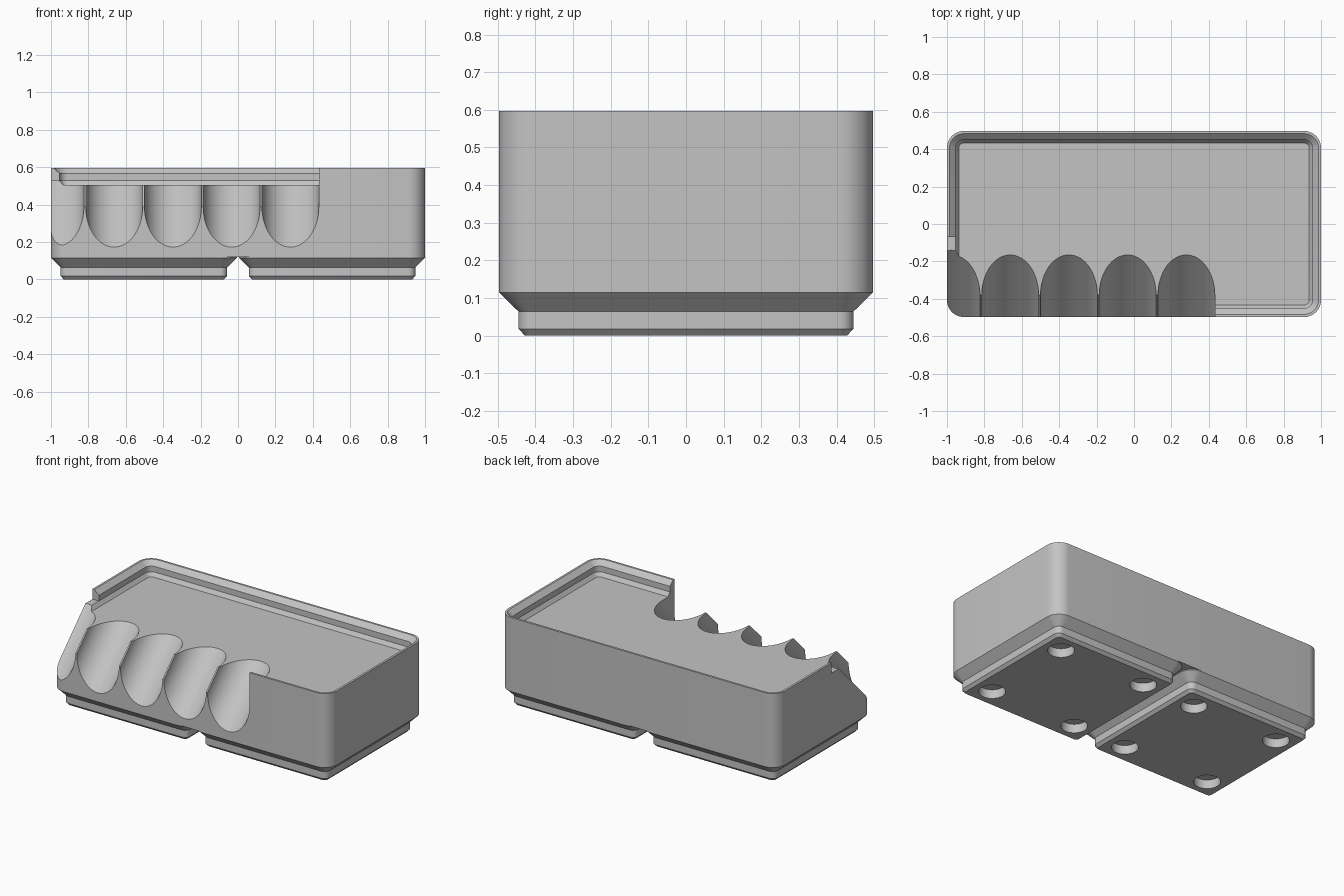
import bpy, bmesh
from math import sin, cos, pi, radians
from mathutils import Matrix

cube = bpy.data.objects.get("Cube")
if cube:
    bpy.data.objects.remove(cube, do_unlink=True)

grey = bpy.data.materials.new("plain_grey")
grey.use_nodes = True
grey.diffuse_color = (0.55, 0.55, 0.55, 1)
grey.node_tree.nodes["Principled BSDF"].inputs["Base Color"].default_value = grey.diffuse_color


def add_object(name, bm):
    bmesh.ops.recalc_face_normals(bm, faces=bm.faces)
    mesh = bpy.data.meshes.new(name)
    bm.to_mesh(mesh)
    bm.free()
    mesh.materials.append(grey)
    obj = bpy.data.objects.new(name, mesh)
    bpy.context.collection.objects.link(obj)
    return obj


def rounded_loft(name, rings, cx=0, steps=10):
    """Stack rounded rectangles, each given as half x, half y, radius, z."""
    bm = bmesh.new()
    loops = []
    for hx, hy, r, z in rings:
        loop = []
        for quarter, (sx, sy) in enumerate([(1, 1), (-1, 1), (-1, -1), (1, -1)]):
            for i in range(steps + 1):
                a = (quarter + i / steps) * pi / 2
                loop.append(bm.verts.new((cx + sx * (hx - r) + r * cos(a),
                                          sy * (hy - r) + r * sin(a), z)))
        loops.append(loop)
    n = len(loops[0])
    for low, high in zip(loops, loops[1:]):
        for i in range(n):
            j = (i + 1) % n
            bm.faces.new((low[i], low[j], high[j], high[i]))
    bm.faces.new(loops[0][::-1])
    bm.faces.new(loops[-1])
    return add_object(name, bm)


def cylinder(name, radius, depth, matrix, sides=64):
    bm = bmesh.new()
    bmesh.ops.create_cone(bm, cap_ends=True, segments=sides, radius1=radius,
                          radius2=radius, depth=depth, matrix=matrix)
    return add_object(name, bm)


def extrude_x(name, profile, x0, x1):
    bm = bmesh.new()
    face = bm.faces.new([bm.verts.new((x0, y, z)) for y, z in profile])
    moved = bmesh.ops.extrude_face_region(bm, geom=[face])["geom"]
    verts = [v for v in moved if isinstance(v, bmesh.types.BMVert)]
    bmesh.ops.translate(bm, verts=verts, vec=(x1 - x0, 0, 0))
    return add_object(name, bm)


def select_only(obj):
    bpy.ops.object.select_all(action='DESELECT')
    obj.select_set(True)
    bpy.context.view_layer.objects.active = obj


def cut(target, cutters):
    select_only(target)
    for cutter in cutters:
        cutter.hide_render = True
        mod = target.modifiers.new("cut", 'BOOLEAN')
        mod.operation = 'DIFFERENCE'
        mod.solver = 'EXACT'
        mod.object = cutter
        bpy.ops.object.modifier_apply(modifier=mod.name)
        bpy.data.objects.remove(cutter, do_unlink=True)


def smooth(obj):
    select_only(obj)
    bpy.ops.object.shade_smooth_by_angle(angle=radians(25))


HX, HY, TOP, FLOOR, SEAM = 1.0, 0.497, 0.597, 0.505, 0.12

# Main block with rounded upright corners
body = rounded_loft("body", [(HX, HY, 0.09, SEAM), (HX, HY, 0.09, TOP)])

# Recess that leaves the stepped stacking lip
steps = [(0.064, FLOOR), (0.046, 0.53), (0.046, 0.567), (0.014, TOP), (0.014, 0.7)]
recess = rounded_loft("recess_cutter",
                      [(HX - d, HY - d, 0.09 - d, z) for d, z in steps])

# Opening through the lip, sloping down to the front
SCOOP_R, SCOOP_Y, LAST_X, PITCH = 0.152, -0.38, 0.28, 0.314
slope = FLOOR - SCOOP_Y
opening = extrude_x("opening_cutter",
                    [(-0.07, 0.8), (-0.07, 0.53), (0.53 - slope, 0.53),
                     (-0.7, slope - 0.7), (-0.7, 0.8)],
                    -1.2, LAST_X + SCOOP_R)

# Row of slanted round scoops
scoops = [cylinder("scoop_cutter", SCOOP_R, 2,
                   Matrix.Translation((LAST_X - i * PITCH, SCOOP_Y, FLOOR))
                   @ Matrix.Rotation(radians(-45), 4, 'X'))
          for i in range(5)]
cut(body, [recess, opening] + scoops)
smooth(body)

# Two stepped feet with four round pockets each
for name, cx in (("right_foot", -0.503), ("left_foot", 0.503)):
    insets = [(0.069, 0), (0.052, 0.018), (0.052, 0.064), (0, 0.115), (0, SEAM)]
    foot = rounded_loft(name, [(HY - d, HY - d, 0.09 - d, z) for d, z in insets], cx)
    pockets = [cylinder("pocket_cutter", 0.078, 0.115,
                        Matrix.Translation((cx + sx * 0.311, sy * 0.311, 0)), 40)
               for sx in (-1, 1) for sy in (-1, 1)]
    cut(foot, pockets)
    smooth(foot)
